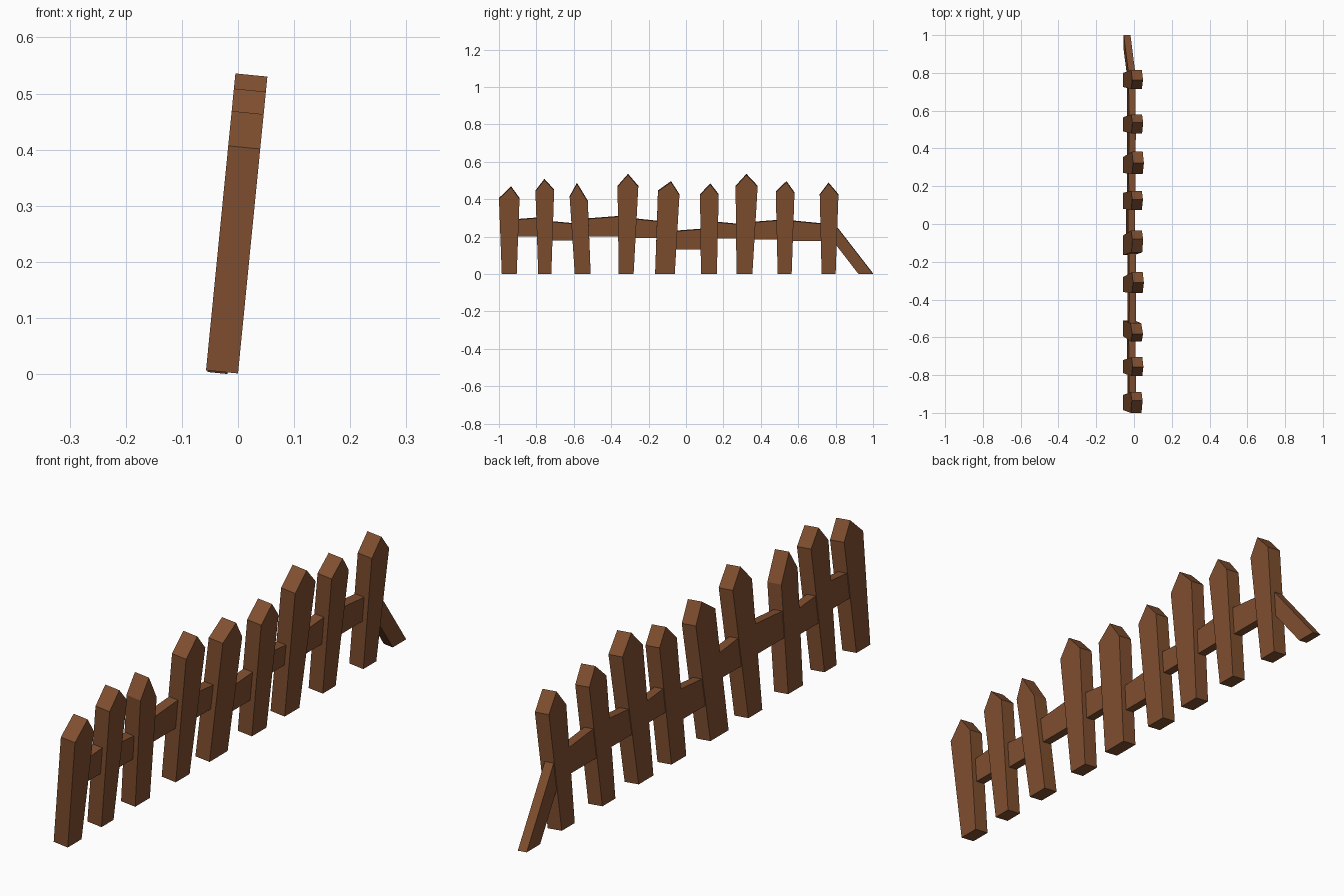
import bpy, bmesh

if "Cube" in bpy.data.objects:
    bpy.data.objects.remove(bpy.data.objects["Cube"])

wood = bpy.data.materials.new("brown wood")
wood.diffuse_color = (0.216, 0.078, 0.029, 1)
wood.use_nodes = True
wood.node_tree.nodes["Principled BSDF"].inputs["Base Color"].default_value = wood.diffuse_color
LEAN = 0.099  # the whole fence leans towards +x


def slab(name, outline, half, offset=0.0):
    """Extrude a (y, z) outline across the leaning plane of the fence."""
    bm = bmesh.new()
    rings = []
    for s in (-1, 1):
        rings.append([bm.verts.new((-0.0285 + LEAN * z + offset + s * half, y,
                                    z + 0.004 - s * half * LEAN))
                      for y, z in outline])
    bm.faces.new(rings[0])
    bm.faces.new(rings[1])
    n = len(outline)
    for i in range(n):
        j = (i + 1) % n
        bm.faces.new((rings[0][i], rings[0][j], rings[1][j], rings[1][i]))
    bmesh.ops.recalc_face_normals(bm, faces=bm.faces)
    me = bpy.data.meshes.new(name)
    bm.to_mesh(me)
    bm.free()
    me.materials.append(wood)
    ob = bpy.data.objects.new(name, me)
    bpy.context.collection.objects.link(ob)


# Pickets: bottom left/right y, shoulder left/right y, shoulder z left/right, tip y/z
pickets = [
    (-.985, -.905, -1.0, -.89, .40, .40, -.935, .462),
    (-.79, -.72, -.805, -.705, .44, .445, -.757, .502),
    (-.595, -.51, -.622, -.525, .41, .385, -.583, .481),
    (-.36, -.28, -.366, -.255, .465, .465, -.31, .529),
    (-.165, -.06, -.15, -.035, .44, .42, -.08, .490),
    (.08, .165, .075, .175, .42, .42, .13, .478),
    (.27, .355, .265, .383, .465, .465, .323, .529),
    (.49, .565, .48, .58, .435, .43, .537, .490),
    (.725, .80, .715, .815, .42, .42, .762, .483),
]
for i, (b0, b1, s0, s1, z0, z1, ty, tz) in enumerate(pickets):
    slab(f"picket_{i + 1}", [(b0, 0), (b1, 0), (s1, z1), (ty, tz), (s0, z0)], 0.0285)

# Rails between neighbouring pickets: left and right top z, bottom z
rails = [(.285, .30, .198), (.28, .262, .178), (.29, .308, .198), (.297, .275, .19),
         (.222, .24, .13), (.278, .26, .188), (.27, .287, .182), (.285, .262, .175)]
for i, (za, zb, zl) in enumerate(rails):
    ya = (pickets[i][0] + pickets[i][1]) / 2
    yb = (pickets[i + 1][0] + pickets[i + 1][1]) / 2
    slab(f"rail_{i + 1}", [(ya, zl), (yb, zl), (yb, zb), (ya, za)], 0.018, -0.008)

# Broken rail hanging down to the ground
slab("fallen_rail", [(.77, .195), (.922, -.002), (1.0, -.002), (.77, .295)], 0.018, -0.008)
